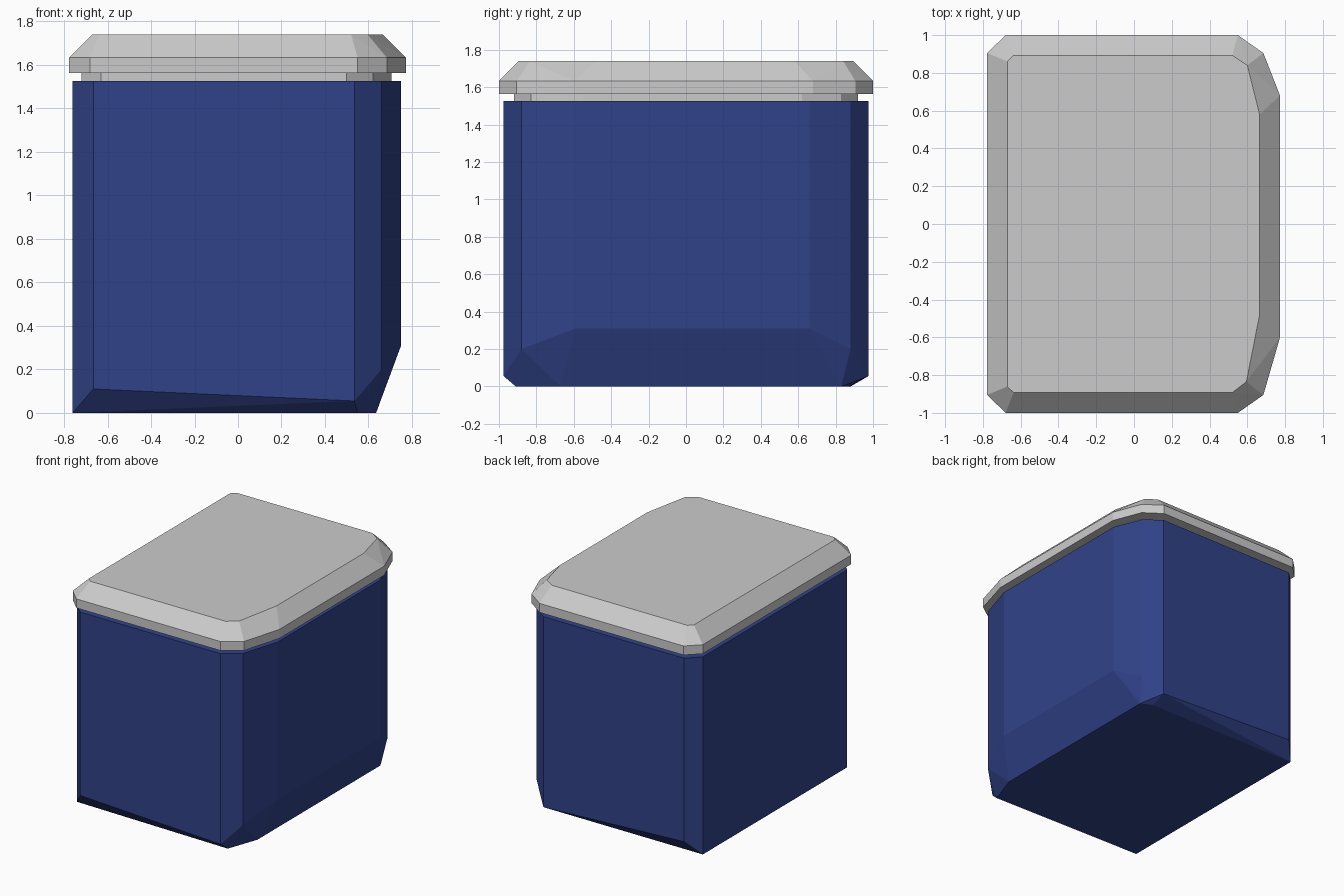
import bpy, bmesh, math

if "Cube" in bpy.data.objects:
    bpy.data.objects.remove(bpy.data.objects["Cube"])

def rounded_outline(left, right, depth, left_cut, left_y, r1, r2, back_y, front_y):
    """Chamfered rectangle whose right side bulges through extra corners."""
    return [(left, -left_y), (left_cut, -depth), (r1, -depth), (r2, -left_y),
            (right, front_y), (right, back_y), (r2, left_y), (r1, depth),
            (left_cut, depth), (left, left_y)]

def at(outline, z):
    return [(x, y, z) for x, y in outline]

def convex_part(name, points, material=None):
    """Faceted solid wrapped round a set of section points."""
    bm = bmesh.new()
    for p in points:
        bm.verts.new(p)
    res = bmesh.ops.convex_hull(bm, input=bm.verts[:])
    inside = [g for g in res["geom_interior"] if isinstance(g, bmesh.types.BMVert)]
    bmesh.ops.delete(bm, geom=inside, context='VERTS')
    bmesh.ops.dissolve_limit(bm, angle_limit=math.radians(0.5),
                             verts=bm.verts[:], edges=bm.edges[:])
    bmesh.ops.recalc_face_normals(bm, faces=bm.faces[:])
    mesh = bpy.data.meshes.new(name)
    bm.to_mesh(mesh)
    bm.free()
    obj = bpy.data.objects.new(name, mesh)
    bpy.context.collection.objects.link(obj)
    if material:
        mesh.materials.append(material)
    return obj

blue = bpy.data.materials.new("blue")
blue.diffuse_color = (0.03, 0.055, 0.25, 1)
blue.use_nodes = True
blue.node_tree.nodes["Principled BSDF"].inputs["Base Color"].default_value = blue.diffuse_color

# Bin body: straight walls with lower edges cut at uneven heights
body = rounded_outline(-0.76, 0.75, 0.975, -0.665, 0.88, 0.535, 0.66, 0.66, -0.59)
half_heights = [0.0, 0.11, 0.055, 0.20, 0.31]
heights = half_heights + half_heights[::-1]
lower = [(x, y, z) for (x, y), z in zip(body, heights)]
base = [(-0.76, -0.88), (0.55, -0.91), (0.635, -0.67),
        (0.635, 0.83), (0.55, 0.87), (-0.76, 0.88)]
convex_part("bin_body", at(body, 1.525) + lower + at(base, 0), blue)

# Recessed neck under the lid
neck = rounded_outline(-0.72, 0.705, 0.92, -0.63, 0.83, 0.50, 0.62, 0.62, -0.55)
convex_part("lid_neck", at(neck, 1.52) + at(neck, 1.565))

# Lid: vertical rim and bevelled top
rim = rounded_outline(-0.777, 0.773, 1.0, -0.68, 0.905, 0.55, 0.685, 0.68, -0.60)
top = rounded_outline(-0.67, 0.665, 0.893, -0.637, 0.86, 0.52, 0.595, 0.58, -0.48)
top[3], top[6] = (0.595, -0.835), (0.60, 0.84)
convex_part("lid", at(rim, 1.563) + at(rim, 1.633) + at(top, 1.74))
